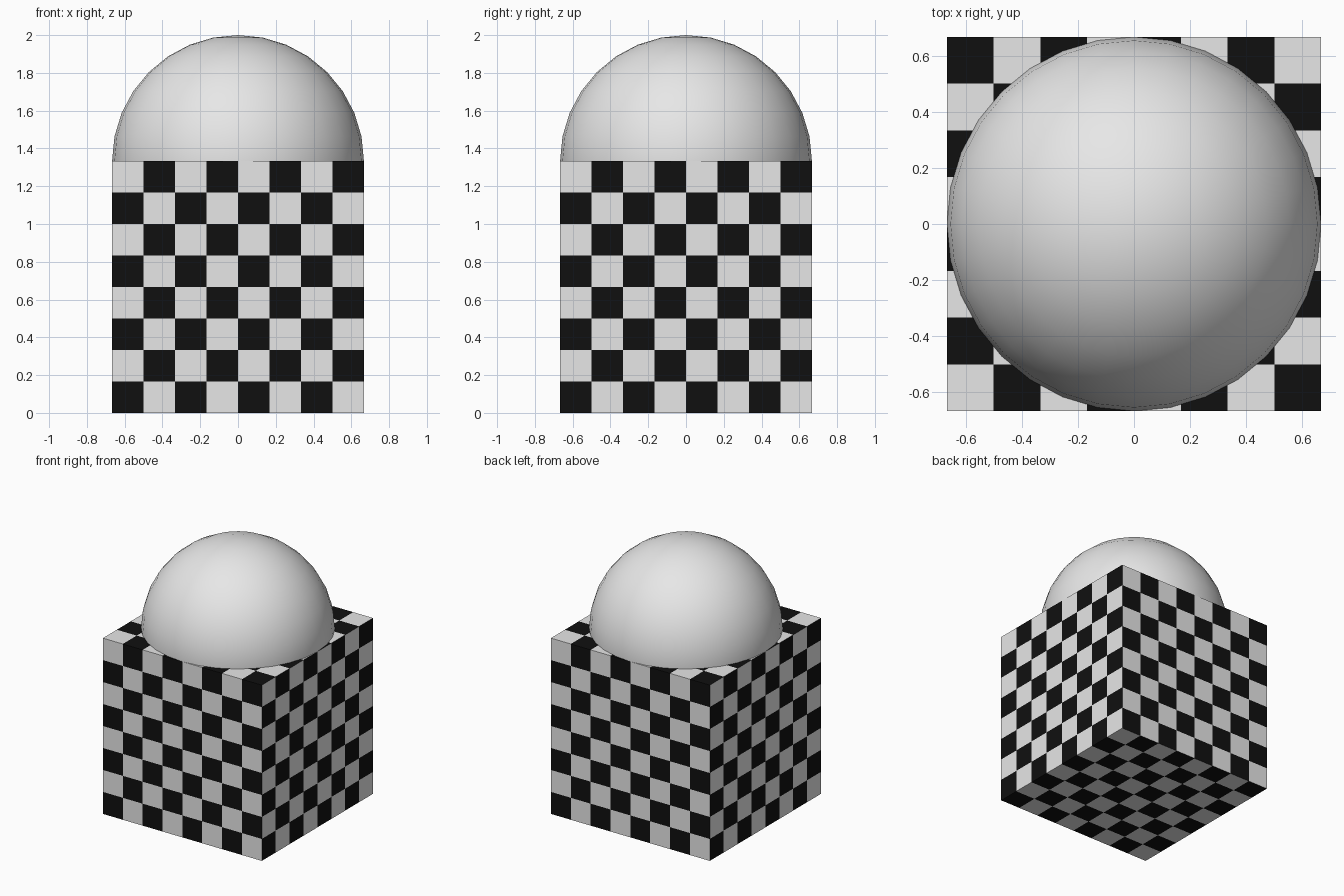
import bpy, bmesh, math
from mathutils import Vector

if "Cube" in bpy.data.objects:
    bpy.data.objects.remove(bpy.data.objects["Cube"])

N = 8                 # checks per side
S = 4 / 3             # block edge length
H = S / 2
STEP = S / N


def material(name, rgb):
    m = bpy.data.materials.new(name)
    m.diffuse_color = (*rgb, 1)
    m.use_nodes = True
    m.node_tree.nodes["Principled BSDF"].inputs["Base Color"].default_value = m.diffuse_color
    return m


light = material("light_grey", (0.8, 0.8, 0.8))
black = material("black", (0.005, 0.005, 0.005))


def finish(bm, name, mats):
    me = bpy.data.meshes.new(name)
    bm.to_mesh(me)
    bm.free()
    for m in mats:
        me.materials.append(m)
    ob = bpy.data.objects.new(name, me)
    bpy.context.collection.objects.link(ob)
    return ob


# Checkered block: each side is (origin corner, u axis, v axis, parity of black checks)
X, Y, Z = Vector((1, 0, 0)), Vector((0, 1, 0)), Vector((0, 0, 1))
sides = [
    (Vector((-H, -H, 0)), X, Z, 0),    # front
    (Vector((H, -H, 0)), Y, Z, 0),     # right
    (Vector((H, H, 0)), -X, Z, 0),     # back
    (Vector((-H, H, 0)), -Y, Z, 0),    # left
    (Vector((-H, -H, S)), X, Y, 1),    # top
    (Vector((H, -H, 0)), -X, Y, 0),    # bottom
]
bm = bmesh.new()
for origin, u, v, parity in sides:
    for i in range(N):
        for j in range(N):
            corners = [(i, j), (i + 1, j), (i + 1, j + 1), (i, j + 1)]
            f = bm.faces.new([bm.verts.new(origin + (u * a + v * b) * STEP)
                              for a, b in corners])
            f.material_index = int((i + j) % 2 == parity)
bmesh.ops.remove_doubles(bm, verts=bm.verts, dist=1e-4)
finish(bm, "checkered_block", [light, black])

# Ball half sunk into the top of the block
bm = bmesh.new()
bmesh.ops.create_uvsphere(bm, u_segments=32, v_segments=16, radius=H)
bmesh.ops.translate(bm, verts=bm.verts, vec=(0, 0, S))
for f in bm.faces:
    f.smooth = True
finish(bm, "ball", [light])
